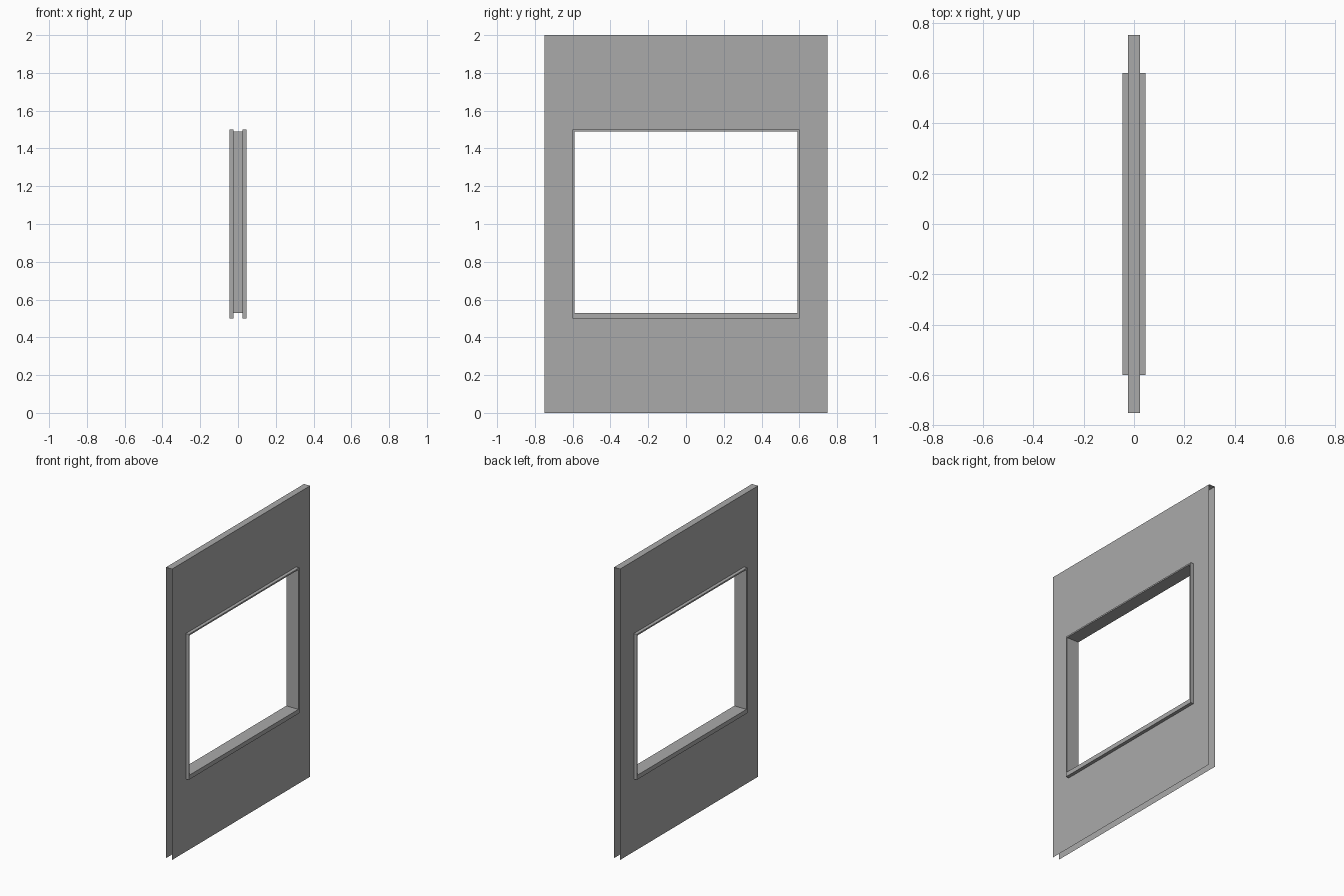
import bpy
import bmesh

cube = bpy.data.objects.get("Cube")
if cube:
    bpy.data.objects.remove(cube, do_unlink=True)

# One grey for the whole wall
grey = bpy.data.materials.new("wall grey")
grey.use_nodes = True
colour = (0.4, 0.4, 0.4, 1)
grey.diffuse_color = colour
grey.node_tree.nodes["Principled BSDF"].inputs["Base Color"].default_value = colour

PANEL_X, LIP_X = 0.023, 0.046
WALL = (0.75, 0, 2)            # half width, bottom, top
LIP = (0.6, 0.5, 1.5)
OPENING = (0.59, 0.53, 1.49)


def rect(bm, x, size):
    """Rectangle of vertices in the plane at x."""
    w, low, high = size
    return [bm.verts.new((x, y, z))
            for y, z in ((-w, low), (w, low), (w, high), (-w, high))]


def bridge(bm, a, b):
    """Band of four quads between two rectangles."""
    for i in range(4):
        j = (i + 1) % 4
        bm.faces.new((a[i], a[j], b[j], b[i]))


def finish(bm, name):
    mesh = bpy.data.meshes.new(name)
    bm.to_mesh(mesh)
    bm.free()
    mesh.materials.append(grey)
    obj = bpy.data.objects.new(name, mesh)
    bpy.context.collection.objects.link(obj)


# Wall panel: two sheets with a window hole, closed only along the top
bm = bmesh.new()
right_edge, right_hole = rect(bm, PANEL_X, WALL), rect(bm, PANEL_X, LIP)
left_edge, left_hole = rect(bm, -PANEL_X, WALL), rect(bm, -PANEL_X, LIP)
bridge(bm, right_edge, right_hole)
bridge(bm, left_hole, left_edge)
bm.faces.new((left_edge[3], right_edge[3], right_edge[2], left_edge[2]))
finish(bm, "wall_panel")

# Window frame: raised lip on each side, joined by the lining of the opening
bm = bmesh.new()
section = [(PANEL_X, LIP), (LIP_X, LIP), (LIP_X, OPENING),
           (-LIP_X, OPENING), (-LIP_X, LIP), (-PANEL_X, LIP)]
loops = [rect(bm, x, size) for x, size in section]
for a, b in zip(loops, loops[1:]):
    bridge(bm, a, b)
finish(bm, "window_frame")
